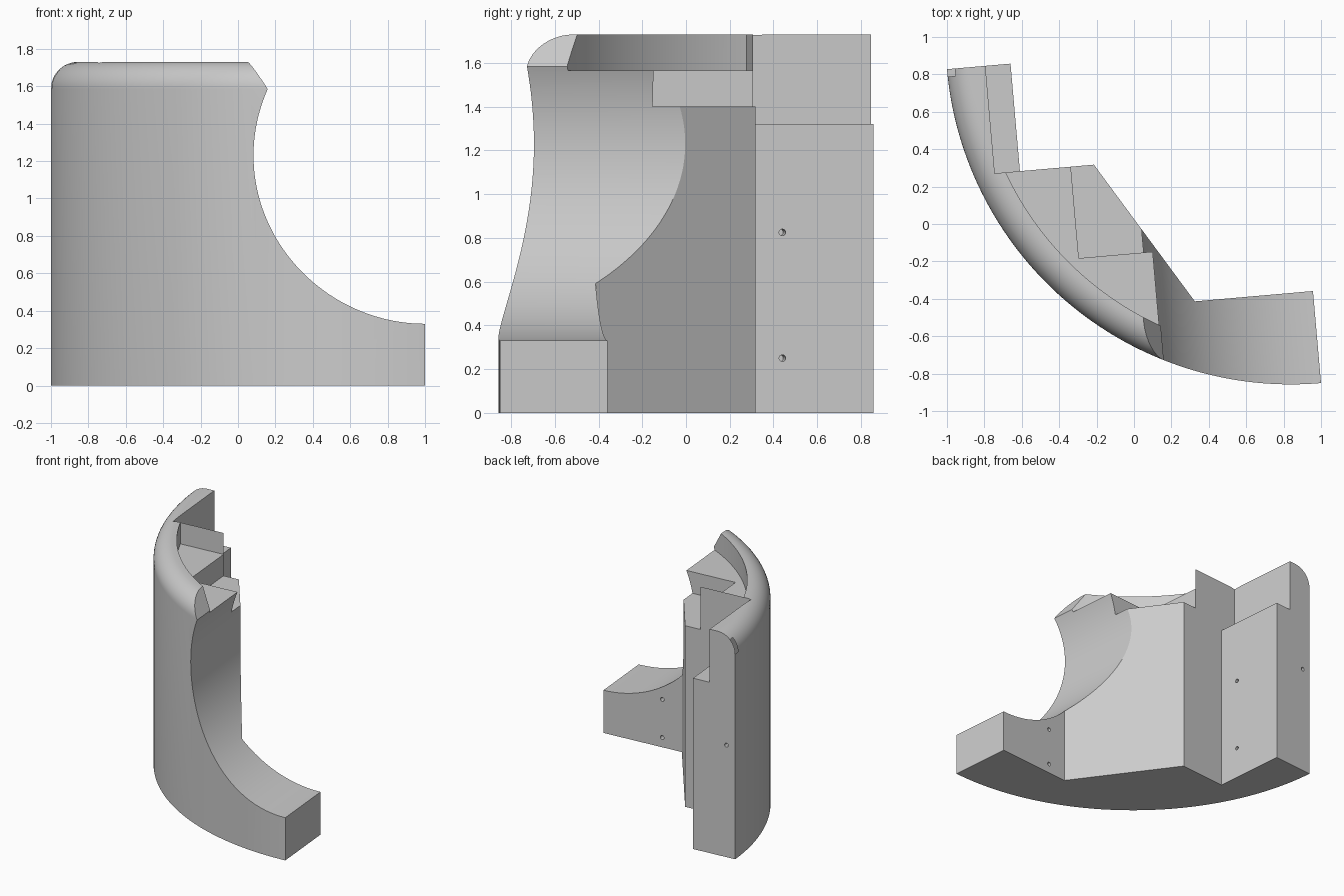
import bpy, bmesh, math
from mathutils import Vector, Matrix

if "Cube" in bpy.data.objects:
    bpy.data.objects.remove(bpy.data.objects["Cube"])

R = 1.846          # outer radius of the quarter ring
H = 1.73           # full height
FILLET = 0.145     # rounding of the outer top edge
LIP_R = 1.683      # inner radius of the top lip
TURN = math.radians(5)
CENTRE = (0.839, 0.9885, 0)

grey = bpy.data.materials.new("light grey")
grey.diffuse_color = (0.6, 0.6, 0.6, 1)
grey.use_nodes = True
grey.node_tree.nodes["Principled BSDF"].inputs["Base Color"].default_value = grey.diffuse_color


def finish(bm, name):
    bmesh.ops.recalc_face_normals(bm, faces=bm.faces)
    me = bpy.data.meshes.new(name)
    bm.to_mesh(me)
    bm.free()
    ob = bpy.data.objects.new(name, me)
    bpy.context.collection.objects.link(ob)
    me.materials.append(grey)
    return ob


def prism(name, points, offset):
    """Extrude a closed 3D outline along an offset."""
    bm = bmesh.new()
    face = bm.faces.new([bm.verts.new(p) for p in points])
    ext = bmesh.ops.extrude_face_region(bm, geom=[face])
    verts = [g for g in ext["geom"] if isinstance(g, bmesh.types.BMVert)]
    bmesh.ops.translate(bm, vec=offset, verts=verts)
    return finish(bm, name)


def block(name, u0, u1, v0, v1, z0, z1):
    pts = [(u0, v0, z0), (u1, v0, z0), (u1, v1, z0), (u0, v1, z0)]
    return prism(name, pts, (0, 0, z1 - z0))


def lathe(name, profile, n):
    """Closed solid of revolution; the profile runs from axis to axis."""
    bm = bmesh.new()
    rings = [[bm.verts.new((r * math.cos(2 * math.pi * i / n),
                            r * math.sin(2 * math.pi * i / n), z))
              for i in range(n)] for r, z in profile]
    for a, b in zip(rings, rings[1:]):
        for i in range(n):
            j = (i + 1) % n
            bm.faces.new((a[i], a[j], b[j], b[i]))
    bm.faces.new(rings[0])
    bm.faces.new(rings[-1])
    return finish(bm, name)


def drill(name, mouth, direction, radius, depth, sides=24):
    """Round cutter that starts just outside the surface at the mouth."""
    d = Vector(direction)
    bm = bmesh.new()
    bmesh.ops.create_cone(bm, cap_ends=True, segments=sides, radius1=radius,
                          radius2=radius, depth=depth + 0.05)
    mid = Vector(mouth) + d * (depth - 0.05) / 2
    rot = d.to_track_quat('Z', 'Y').to_matrix().to_4x4()
    bm.transform(Matrix.Translation(mid) @ rot)
    return finish(bm, name)


def boolean(target, tool, operation='DIFFERENCE'):
    mod = target.modifiers.new("cut", 'BOOLEAN')
    mod.operation = operation
    mod.solver = 'EXACT'
    mod.object = tool
    bpy.context.view_layer.objects.active = target
    bpy.ops.object.modifier_apply(modifier=mod.name)
    bpy.data.objects.remove(tool, do_unlink=True)


# Quarter body: straight inner faces, meeting the ring centre lines at both ends
plan = [(0, -2), (0, -1.352), (-0.634, -1.352), (-1.108, -0.577),
        (-1.505, -0.577), (-1.505, 0), (-2, 0), (-2, -2)]
body = prism("corner_body", [(u, v, 0) for u, v in plan], (0, 0, H))

# Round outer wall with a filleted top edge
profile = [(R, -0.0)]
for i in range(13):
    a = math.pi / 2 * i / 12
    profile.append((R - FILLET + FILLET * math.cos(a),
                    H - FILLET + FILLET * math.sin(a)))
boolean(body, lathe("outer_wall", profile, 288), 'INTERSECT')

# Large round side notch, with a bevelled end on the lip above it
NR, NZ, TIP = 0.9, 1.23, 1.585
end = math.asin((TIP - NZ) / NR)
side = [(0.2, NZ - NR)]
for i in range(73):
    a = -math.pi / 2 + (end + math.pi / 2) * i / 72
    side.append((-NR * math.cos(a), NZ + NR * math.sin(a)))
side += [(-0.953, 1.79), (0.2, 1.79)]
boolean(body, prism("side_notch", [(u, -2.3, z) for u, z in side], (0, 2.1, 0)))

# Upper ledge behind the curved lip
V_STEP = -0.577
a0 = math.pi + math.asin(-V_STEP / LIP_R)
a1 = 1.5 * math.pi
ledge = [(LIP_R * math.cos(a0 + (a1 - a0) * i / 60),
          LIP_R * math.sin(a0 + (a1 - a0) * i / 60), 1.565) for i in range(61)]
ledge += [(0.1, -LIP_R, 1.565), (0.1, V_STEP, 1.565)]
boolean(body, prism("ledge_cut", ledge, (0, 0, 0.3)))

# Lower square step in the ledge, and the lowered strip on the rear wing
boolean(body, block("step_cut", -1.232, 0.1, -1.068, -0.45, 1.40, 1.85))
boolean(body, block("wing_cut", -1.64, -1.4, V_STEP, 0.1, 1.32, 1.85))

# Wide sockets underneath
for u, v in ((-0.267, -1.58), (-1.39, -0.81)):
    boolean(body, drill("socket", (u, v, 0), (0, 0, 1), 0.123, 0.2, 48))

# Small pin holes in the end faces, inner faces and ledge
pins = [((0, -1.603, 0.165), (-1, 0, 0)),
        ((-1.775, 0, 0.865), (0, -1, 0)),
        ((-1.505, -0.418, 0.825), (-1, 0, 0)),
        ((-1.505, -0.418, 0.25), (-1, 0, 0)),
        ((-0.475, -1.352, 0.075), (0, -1, 0)),
        ((-0.475, -1.352, 0.37), (0, -1, 0)),
        ((-1.355, -0.697, 1.565), (0, 0, -1)),
        ((-0.941, -1.189, 1.565), (0, 0, -1))]
for mouth, direction in pins:
    boolean(body, drill("pin_hole", mouth, direction, 0.015, 0.13))

# Place the corner and shade it
body.data.transform(Matrix.Translation(CENTRE) @ Matrix.Rotation(TURN, 4, 'Z'))
body.data.materials.clear()
body.data.materials.append(grey)
for p in body.data.polygons:
    p.material_index = 0
bpy.ops.object.select_all(action='DESELECT')
body.select_set(True)
bpy.context.view_layer.objects.active = body
bpy.ops.object.shade_smooth_by_angle(angle=math.radians(25))
